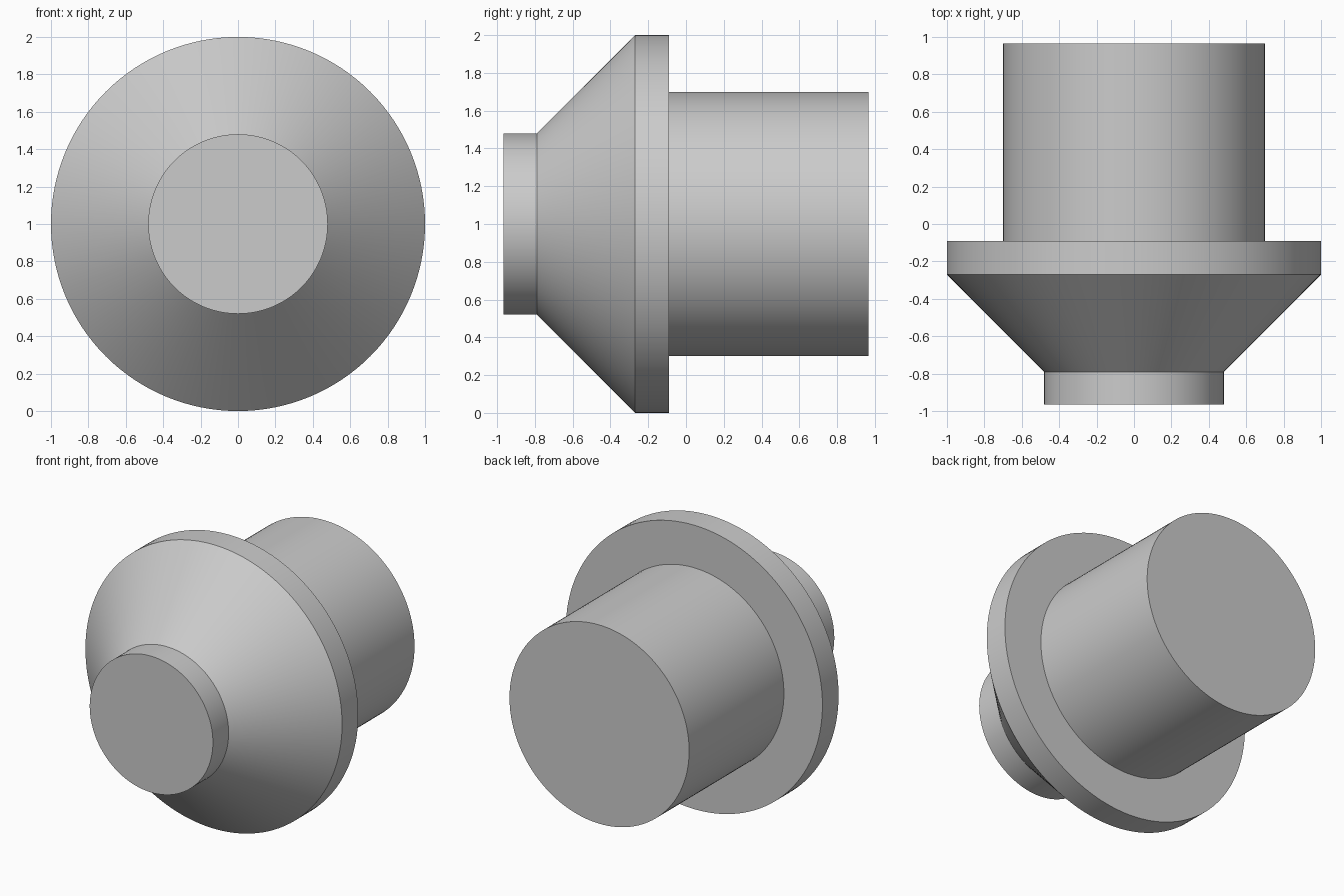
import bpy
import bmesh
import math
from mathutils import Matrix, Vector

cube = bpy.data.objects.get("Cube")
if cube:
    bpy.data.objects.remove(cube, do_unlink=True)

SEGMENTS = 128

# One plain grey for the whole body
grey = bpy.data.materials.new("plain grey")
grey.use_nodes = True
colour = (0.6, 0.6, 0.6, 1)
grey.diffuse_color = colour
grey.node_tree.nodes["Principled BSDF"].inputs["Base Color"].default_value = colour

# Half section from front to back: (radius, y)
profile = [
    (0, -0.965), (0.48, -0.965),   # front boss
    (0.48, -0.79), (1, -0.27),     # cone
    (1, -0.09), (0.70, -0.09),     # flange
    (0.70, 0.965), (0, 0.965),     # rear shank
]

# Turn the section about the y axis
bm = bmesh.new()
verts = [bm.verts.new((r, y, 0)) for r, y in profile]
edges = [bm.edges.new(pair) for pair in zip(verts, verts[1:])]
bmesh.ops.spin(bm, geom=verts + edges, cent=(0, 0, 0), axis=(0, 1, 0),
               angle=math.tau, steps=SEGMENTS, use_merge=True)
bmesh.ops.remove_doubles(bm, verts=bm.verts, dist=0.0001)

# Merge each flat end into a single face
for y in (profile[0][1], profile[-1][1]):
    cap = [f for f in bm.faces if all(abs(v.co.y - y) < 0.001 for v in f.verts)]
    bmesh.ops.dissolve_faces(bm, faces=cap, use_verts=True)
bmesh.ops.recalc_face_normals(bm, faces=bm.faces)
bmesh.ops.transform(bm, matrix=Matrix.Translation(Vector((0, 0, 1))), verts=bm.verts)

mesh = bpy.data.meshes.new("turned_body")
bm.to_mesh(mesh)
bm.free()
mesh.materials.append(grey)
body = bpy.data.objects.new("turned_body", mesh)
bpy.context.collection.objects.link(body)

# Smooth round walls, crisp rims
bpy.ops.object.select_all(action="DESELECT")
body.select_set(True)
bpy.context.view_layer.objects.active = body
bpy.ops.object.shade_smooth_by_angle(angle=math.radians(30))
